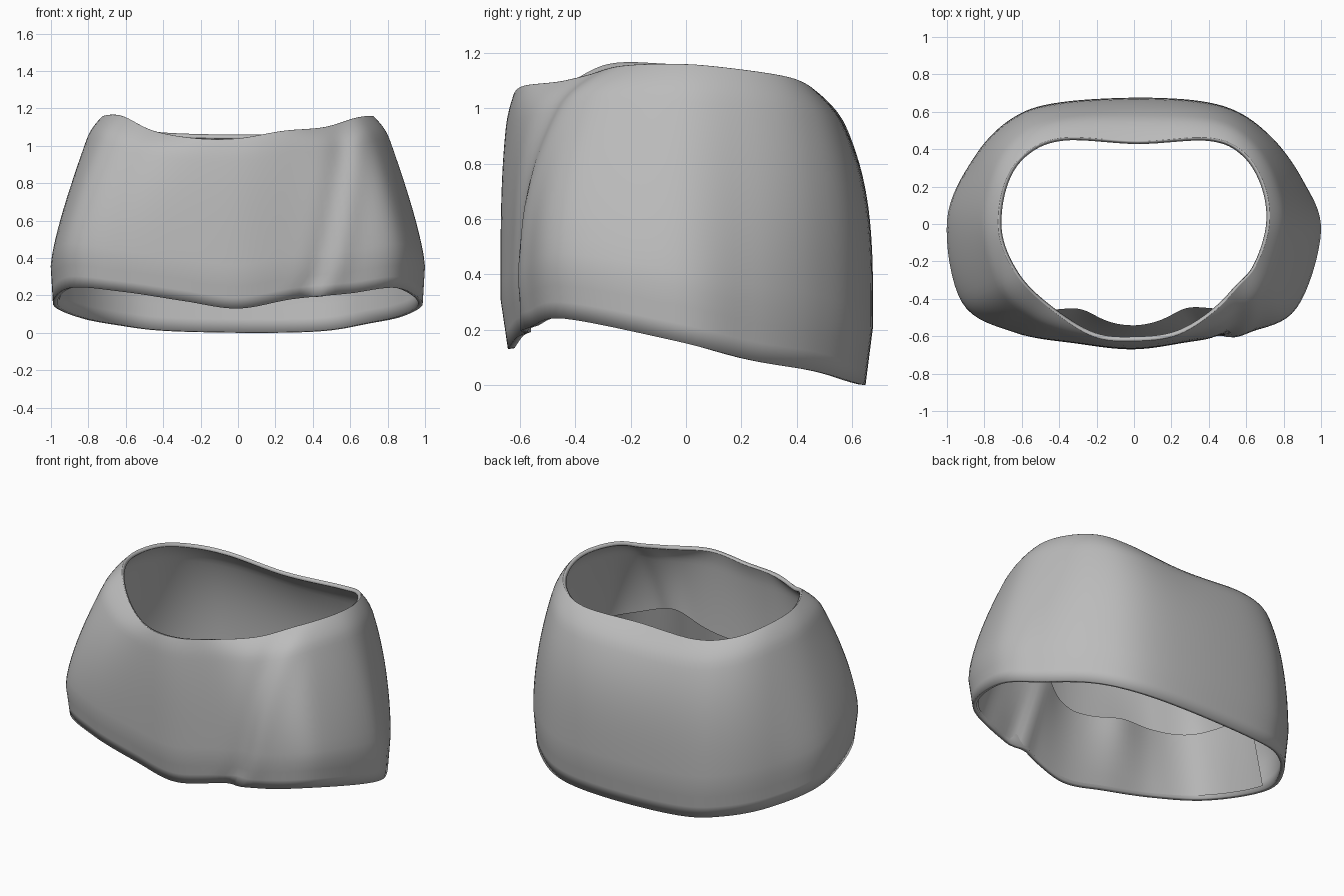
import bpy
import bmesh
import math
from mathutils import Vector

cube = bpy.data.objects.get("Cube")
if cube:
    bpy.data.objects.remove(cube, do_unlink=True)

# One plain cloth colour
cloth = bpy.data.materials.new("grey cloth")
cloth.use_nodes = True
colour = (0.5, 0.5, 0.5, 1)
cloth.diffuse_color = colour
cloth.node_tree.nodes["Principled BSDF"].inputs["Base Color"].default_value = colour

# Stations around the body from the front centre towards +x:
# rim x, y, z, then widest outline x, y, then hem height
STATIONS = [
    (0, -.625, 1.04, 0, -.67, .13),
    (.24, -.59, 1.08, .3, -.63, .18),
    (.46, -.44, 1.1, .61, -.58, .21),
    (.63, -.25, 1.15, .87, -.45, .24),
    (.72, -.02, 1.16, 1, -.04, .16),
    (.7, .2, 1.14, .9, .24, .09),
    (.59, .38, 1.11, .72, .48, .05),
    (.4, .46, 1.07, .48, .63, .01),
    (.02, .44, 1.06, .1, .675, 0),
    (-.38, .46, 1.07, -.4, .65, .01),
    (-.59, .37, 1.1, -.66, .56, .04),
    (-.7, .19, 1.14, -.86, .35, .08),
    (-.72, -.06, 1.16, -1, .02, .15),
    (-.62, -.28, 1.16, -.92, -.42, .24),
    (-.45, -.45, 1.08, -.64, -.58, .22),
    (-.22, -.6, 1.04, -.3, -.64, .17),
]
COLUMNS = 128
ROWS = 24


def station(t):
    """Smooth closed interpolation of the stations, t from 0 to 1."""
    n = len(STATIONS)
    i, f = divmod(t * n, 1)
    a, b, c, d = (STATIONS[(int(i) + k) % n] for k in (-1, 0, 1, 2))
    return [q + f / 2 * (r - p + f * (2 * p - 5 * q + 4 * r - s + f * (3 * (q - r) + s - p)))
            for p, q, r, s in zip(a, b, c, d)]


def wall_point(t, u):
    """Point on the outer wall at turn t and height share u."""
    rx, ry, rz, bx, by, hz = station(t)
    facing = (by / .67) ** 2
    # Wall leans in with height, then the last stretch rolls into the rim;
    # the front corners lean straighter than the back ones
    power = 1.3 + 2.1 * (facing ** 3 if by < 0 else facing)
    lean = max(0, (u - .2) / .8) ** power
    roll = max(0, (u - .88) / .12) ** 2
    share = .85 - .1 * facing
    w = share * lean + (1 - share) * roll
    curl = 1 - (.012 + .028 * facing) * max(0, 1 - u / .2)
    p = Vector((bx * curl, by * curl, hz)).lerp(Vector((rx, ry, rz)), w)
    p.z = hz + (rz - hz) * u
    # Curved pleat on the front
    if p.y < 0:
        d = p.x - (.34 + .22 * math.sqrt(u))
        p.y += .02 * (1 - .3 * u) * math.exp(-(d / .06) ** 2)
        p.y -= .01 * math.exp(-((d - .1) / .06) ** 2)
    return p


def lining_point(t, v):
    """Point on the loose inner lining, rising from the hem."""
    bx, by = station(t)[3:5]
    scale = .86 - .05 * max(0, -by / .67)
    scale -= .09 * math.exp(-((abs(bx) - .42) / .2) ** 2)
    hem = wall_point(t, .02)
    hem.x *= .965
    hem.y *= .965
    height = .56 + .05 * abs(bx) + .12 * math.exp(-((bx - .5) / .25) ** 2)
    return hem.lerp(Vector((bx * scale, by * scale, height)), v)


def cloth_sheet(name, point, turns, heights, closed):
    """Grid of faces over a point function."""
    bm = bmesh.new()
    grid = [[bm.verts.new(point(t, u)) for t in turns] for u in heights]
    count = len(turns)
    for low, high in zip(grid, grid[1:]):
        for i in range(count if closed else count - 1):
            j = (i + 1) % count
            bm.faces.new((low[i], low[j], high[j], high[i]))
    mesh = bpy.data.meshes.new(name)
    bm.to_mesh(mesh)
    bm.free()
    mesh.materials.append(cloth)
    obj = bpy.data.objects.new(name, mesh)
    bpy.context.collection.objects.link(obj)
    bpy.ops.object.select_all(action="DESELECT")
    obj.select_set(True)
    bpy.context.view_layer.objects.active = obj
    bpy.ops.object.shade_smooth_by_angle(angle=math.radians(50))
    return obj


# Outer wall with cloth thickness
around = [i / COLUMNS for i in range(COLUMNS)]
levels = [math.sin(math.pi / 2 * k / ROWS) for k in range(ROWS + 1)]
skirt = cloth_sheet("skirt_wall", wall_point, around, levels, True)
thickness = skirt.modifiers.new("thickness", "SOLIDIFY")
thickness.thickness = .024
thickness.offset = -1

# Lining inside the front half
front = [i / COLUMNS for i in range(-COLUMNS // 4, COLUMNS // 4 + 1)]
cloth_sheet("front_lining", lining_point, [t % 1 for t in front],
            [k / 6 for k in range(7)], False)
